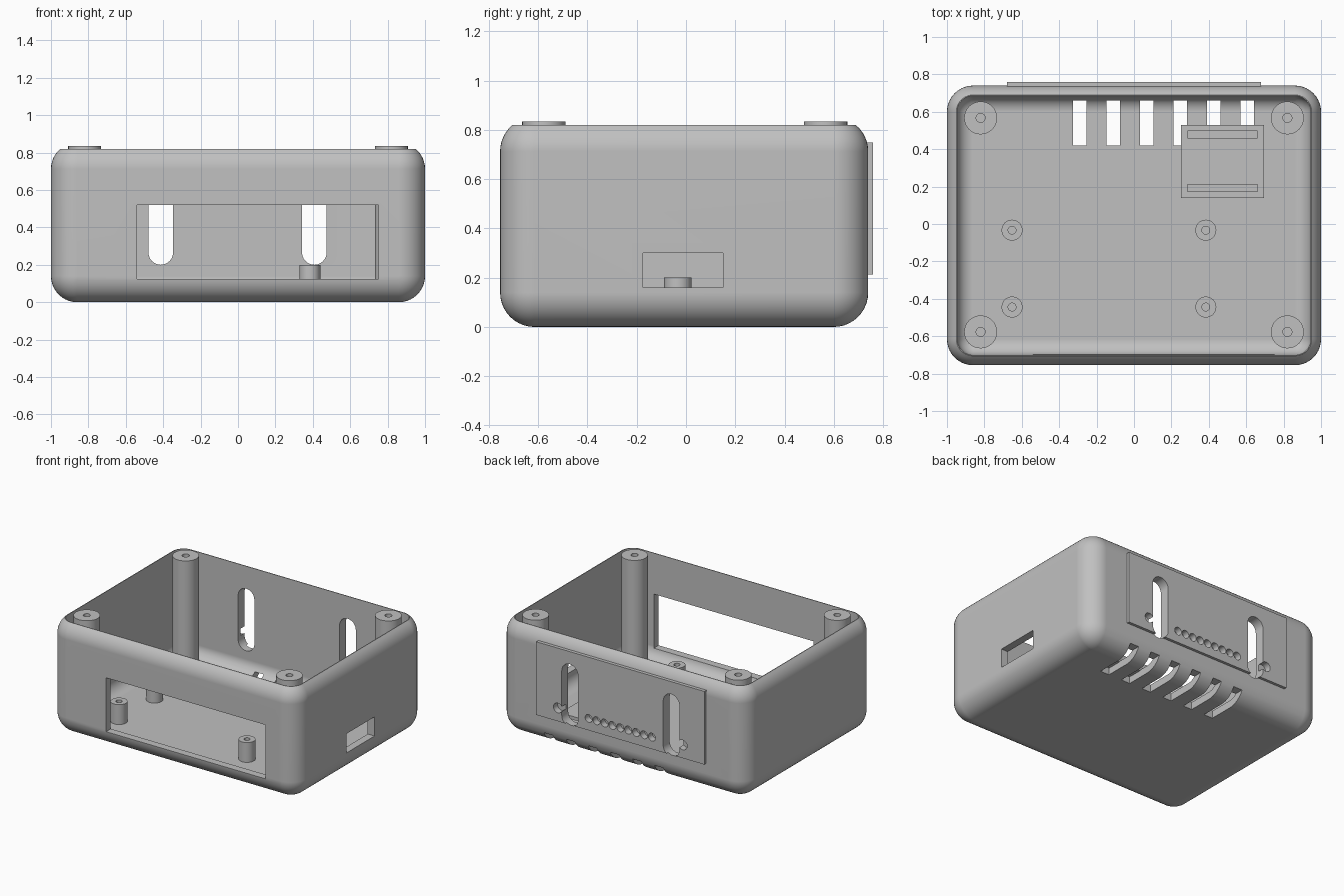
import bpy, bmesh
from math import sin, cos, pi, acos

if "Cube" in bpy.data.objects:
    bpy.data.objects.remove(bpy.data.objects["Cube"])

grey = bpy.data.materials.new("plain grey")
grey.use_nodes = True
grey.diffuse_color = (0.53, 0.53, 0.53, 1)
grey.node_tree.nodes["Principled BSDF"].inputs["Base Color"].default_value = (0.53, 0.53, 0.53, 1)

R, WALL, TOP = 0.14, 0.055, 0.82      # fillet radius, wall thickness, rim height
FRONT, BACK = -0.755, 0.74
MID = (FRONT + BACK) / 2
SEG = 10


def finish(bm, name):
    bmesh.ops.remove_doubles(bm, verts=bm.verts, dist=1e-5)
    bmesh.ops.recalc_face_normals(bm, faces=bm.faces)
    mesh = bpy.data.meshes.new(name)
    bm.to_mesh(mesh)
    bm.free()
    obj = bpy.data.objects.new(name, mesh)
    bpy.context.collection.objects.link(obj)
    mesh.materials.append(grey)
    return obj


def activate(obj):
    bpy.ops.object.select_all(action='DESELECT')
    obj.select_set(True)
    bpy.context.view_layer.objects.active = obj


def smooth(obj):
    activate(obj)
    bpy.ops.object.shade_smooth_by_angle(angle=0.6)
    mod = obj.modifiers.new("even_normals", 'WEIGHTED_NORMAL')
    mod.keep_sharp = True


def box(bm, x0, x1, y0, y1, z0, z1):
    vs = bmesh.ops.create_cube(bm, size=1)["verts"]
    bmesh.ops.scale(bm, vec=(x1 - x0, y1 - y0, z1 - z0), verts=vs)
    bmesh.ops.translate(bm, vec=((x0 + x1) / 2, (y0 + y1) / 2, (z0 + z1) / 2), verts=vs)


def capsule(bm, x, z0, z1, r, y0, y1, n=24):
    """Upright rounded prism along y; a cylinder when z0 equals z1."""
    ring = []
    for half, z in ((0, z1), (pi, z0)):
        steps = n // 2 + (1 if z1 > z0 else 0)
        ring += [(x + r * cos(half + pi * i / (n // 2)),
                  z + r * sin(half + pi * i / (n // 2))) for i in range(steps)]
    near = [bm.verts.new((px, y0, pz)) for px, pz in ring]
    far = [bm.verts.new((px, y1, pz)) for px, pz in ring]
    bm.faces.new(near)
    bm.faces.new(far)
    for i in range(len(ring)):
        j = (i + 1) % len(ring)
        bm.faces.new((near[i], near[j], far[j], far[i]))


def cut(obj, cutter):
    mod = obj.modifiers.new("cut", 'BOOLEAN')
    mod.operation, mod.solver, mod.object = 'DIFFERENCE', 'EXACT', cutter
    activate(obj)
    bpy.ops.object.modifier_apply(modifier=mod.name)


def hollow_post(name, x, y, r, hole, top, depth):
    """Post turned from a profile with a blind screw hole."""
    profile = [(0, 0.03), (r, 0.03), (r, top), (hole, top), (hole, top - depth), (0, top - depth)]
    bm = bmesh.new()
    vs = [bm.verts.new((x + px, y, pz)) for px, pz in profile]
    es = [bm.edges.new(pair) for pair in zip(vs, vs[1:])]
    bmesh.ops.spin(bm, geom=vs + es, cent=(x, y, 0), axis=(0, 0, 1),
                   angle=2 * pi, steps=32, use_merge=True)
    smooth(finish(bm, name))


# Shell: stacked rounded rectangles, up the outside and down the inside
def loop(bm, inset, z):
    rad = max(R - inset, 0.0005)
    hx, hy = 1 - R, (BACK - FRONT) / 2 - R
    ring = []
    for k, (sx, sy) in enumerate(((1, 1), (-1, 1), (-1, -1), (1, -1))):
        for i in range(SEG + 1):
            a = (k + i / SEG) * pi / 2
            ring.append(bm.verts.new((sx * hx + rad * cos(a), MID + sy * hy + rad * sin(a), z)))
    return ring


inner = R - WALL
rim_angle = acos((R - 0.05) / R)
levels = [(R - R * sin(a), R - R * cos(a)) for a in (i * pi / 2 / SEG for i in range(SEG + 1))]
start = TOP - R * sin(rim_angle)
levels += [(R - R * cos(a), start + R * sin(a)) for a in (i * rim_angle / 6 for i in range(7))]
levels += [(WALL, TOP)]
levels += [(R - inner * cos(a), R - inner * sin(a)) for a in (i * pi / 2 / SEG for i in range(SEG + 1))]
bm = bmesh.new()
rings = [loop(bm, *lv) for lv in levels]
for a, b in zip(rings, rings[1:]):
    for i in range(len(a)):
        j = (i + 1) % len(a)
        bm.faces.new((a[i], a[j], b[j], b[i]))
bm.faces.new(rings[0])
bm.faces.new(rings[-1])
shell = finish(bm, "case_shell")

# Raised plate on the back
bm = bmesh.new()
box(bm, -0.68, 0.68, 0.72, 0.76, 0.213, 0.748)
back_plate = finish(bm, "back_plate")

# Openings: front window, side port, floor vents, hanging slots
bm = bmesh.new()
box(bm, -0.54, 0.75, -0.9, -0.66, 0.125, 0.52)
box(bm, 0.9, 1.1, -0.175, 0.15, 0.16, 0.30)
for i in range(6):
    x = -0.29 + i * 0.179
    box(bm, x - 0.036, x + 0.036, 0.42, 0.9, -0.1, 0.08)
for x in (-0.413, 0.408):
    capsule(bm, x, 0.266, 0.59, 0.066, 0.6, 0.9)
openings = finish(bm, "openings_cutter")

# Blind holes in the back: a row of nine and one beside each slot
bm = bmesh.new()
for i in range(9):
    capsule(bm, (i - 4) * 0.064, 0.30, 0.30, 0.029, 0.712, 0.9, 16)
for x in (-0.505, 0.505):
    capsule(bm, x, 0.31, 0.31, 0.036, 0.712, 0.9, 16)
dimples = finish(bm, "dimples_cutter")

for part in (shell, back_plate):
    for cutter in (openings, dimples):
        cut(part, cutter)
    smooth(part)
for cutter in (openings, dimples):
    bpy.data.objects.remove(cutter)

# Tall corner posts and short standoffs
for side, x in (("right", -0.82), ("left", 0.82)):
    for end, y in (("front", -0.577), ("back", 0.567)):
        hollow_post(f"corner_post_{end}_{side}", x, y, 0.088, 0.024, 0.835, 0.3)
for side, x in (("right", -0.652), ("left", 0.384)):
    for end, y in (("front", -0.444), ("back", -0.033)):
        hollow_post(f"standoff_{end}_{side}", x, y, 0.056, 0.021, 0.2, 0.12)

# Low floor pad with two grooves
bm = bmesh.new()
box(bm, 0.25, 0.695, 0.14, 0.53, 0.05, 0.11)
pad = finish(bm, "floor_pad")
bm = bmesh.new()
for y in (0.193, 0.478):
    box(bm, 0.285, 0.66, y - 0.018, y + 0.018, 0.075, 0.2)
grooves = finish(bm, "grooves_cutter")
cut(pad, grooves)
bpy.data.objects.remove(grooves)
